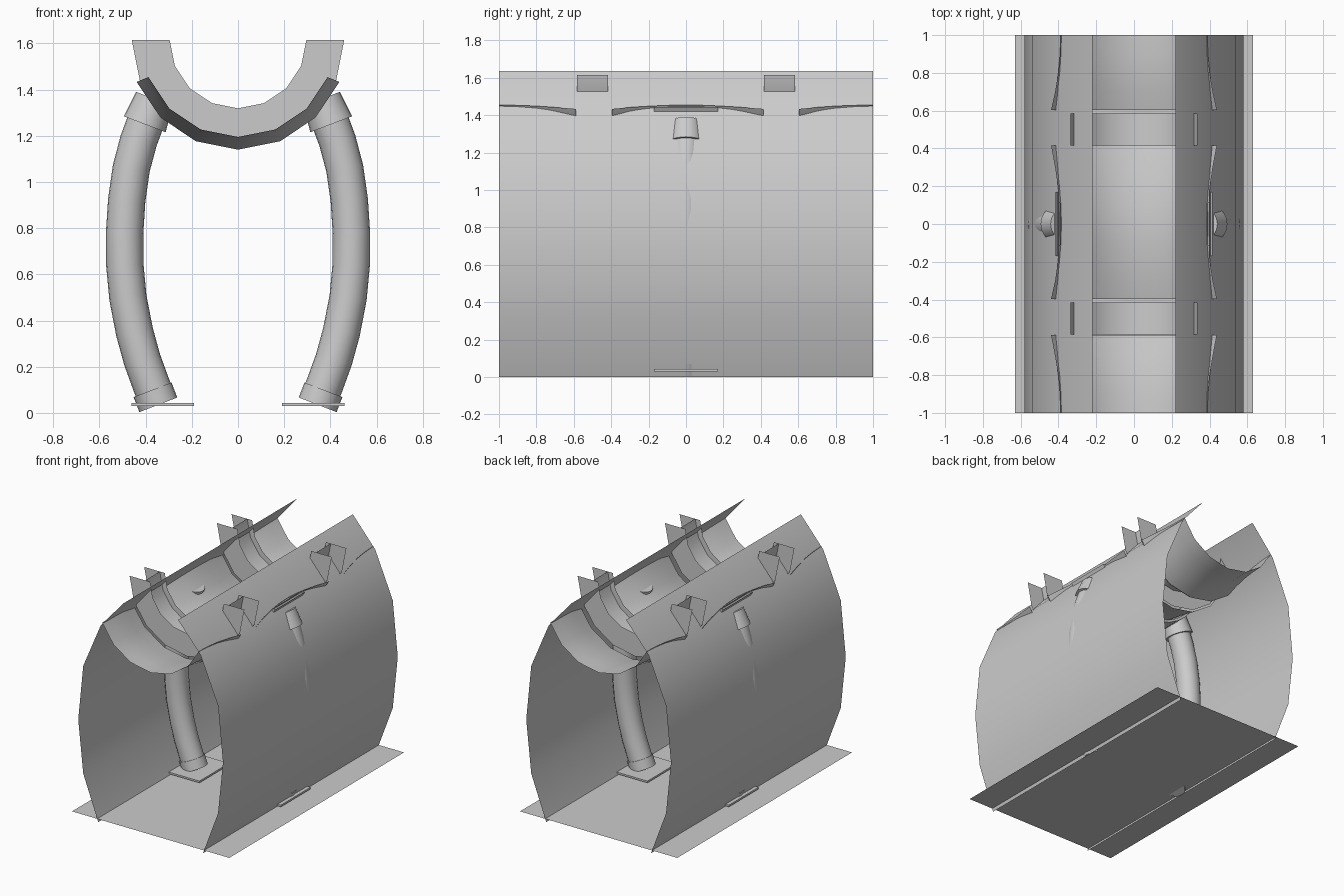
import bpy, bmesh, math
from mathutils import Vector

if "Cube" in bpy.data.objects:
    bpy.data.objects.remove(bpy.data.objects["Cube"])

CZ = 1.615  # height of the cradle axis


def finish(bm, name, angle=35):
    bmesh.ops.recalc_face_normals(bm, faces=bm.faces)
    me = bpy.data.meshes.new(name)
    bm.to_mesh(me)
    bm.free()
    ob = bpy.data.objects.new(name, me)
    bpy.context.collection.objects.link(ob)
    bpy.ops.object.select_all(action='DESELECT')
    ob.select_set(True)
    bpy.context.view_layer.objects.active = ob
    bpy.ops.object.shade_smooth_by_angle(angle=math.radians(angle))
    return ob


def loft(name, rings, closed=False, caps=False, angle=35):
    """Skin a list of equally long point rings."""
    bm = bmesh.new()
    vs = [[bm.verts.new(p) for p in r] for r in rings]
    n = len(vs[0])
    for a, b in zip(vs, vs[1:]):
        for i in range(n if closed else n - 1):
            j = (i + 1) % n
            bm.faces.new((a[i], a[j], b[j], b[i]))
    if caps:
        bm.faces.new(vs[0])
        bm.faces.new(vs[-1])
    return finish(bm, name, angle)


def arc(r, y, a0, a1, n):
    """Hanging arc round the cradle axis at depth y."""
    pts = []
    for i in range(n + 1):
        a = math.radians(a0 + (a1 - a0) * i / n)
        pts.append(Vector((r * math.cos(a), y, CZ - r * math.sin(a))))
    return pts


def tube(name, path, radii, n=20):
    """Round tube along a path in the xz plane."""
    pts = [Vector((x, 0, z)) for x, z in path]
    rings = []
    for i, p in enumerate(pts):
        t = (pts[min(i + 1, len(pts) - 1)] - pts[max(i - 1, 0)]).normalized()
        side = Vector((t.z, 0, -t.x))
        rings.append([p + radii[i] * (side * math.cos(k * math.tau / n)
                      + Vector((0, 1, 0)) * math.sin(k * math.tau / n)) for k in range(n)])
    return loft(name, rings, True, True)


def box(name, lo, hi):
    bm = bmesh.new()
    bmesh.ops.create_cube(bm, size=1)
    for v in bm.verts:
        v.co = [lo[i] + (v.co[i] + 0.5) * (hi[i] - lo[i]) for i in range(3)]
    return finish(bm, name)


# Floor sheet
loft("floor_sheet", [[(-.63, y, .022), (.63, y, .022)] for y in (-1, 1)])

# Bulging side sheets
wall = [(.42, 0), (.54, .32), (.58, .70), (.54, 1.10), (.40, 1.43), (.22, 1.637)]
for s, side in ((-1, "left"), (1, "right")):
    loft("side_sheet_" + side, [[(s * x, y, z) for x, z in wall] for y in (-1, 1)])

# Trough: end pieces and centre piece, wider next to the bands
end = [(1, .42), (.9, .424), (.8, .434), (.7, .452)]
mid = [(.3, .452), (.2, .436), (.1, .424)]
pieces = {
    "trough_front": [(-y, r) for y, r in end] + [(-.588, .475)],
    "trough_back": end + [(.604, .475)],
    "trough_middle": [(-.396, .475)] + [(-y, r) for y, r in mid] + [(0, .42)]
                     + mid[::-1] + [(.415, .475)],
}
for name, prof in pieces.items():
    loft(name, [arc(r, y, 22.5, 157.5, 6) for y, r in prof])

# Cradle bands: web between two U-shaped flange plates
for s, side in ((-1, "front"), (1, "back")):
    ys = [s * .5 - .084, s * .5 + .084]
    loft("band_web_" + side, [arc(.335, y, 0, 180, 8) for y in ys])
    for k, y in enumerate(ys):
        loft(f"band_flange_{side}_{k}", [arc(r, y, 0, 180, 8) for r in (.296, .46)])

# Saddle under the trough
rings = [arc(r, y, 22.5, 157.5, 12) for r, y in
         ((.432, -.17), (.432, .17), (.45, .17), (.45, -.17), (.432, -.17))]
loft("saddle", rings)

# Curved legs with collars and foot plates
leg = [(.345, .045), (.375, .12), (.415, .23), (.448, .35), (.477, .5), (.490, .64),
       (.491, .78), (.482, .92), (.462, 1.06), (.43, 1.18), (.40, 1.26), (.365, 1.34)]
for s, side in ((-1, "left"), (1, "right")):
    tube("leg_" + side, [(s * x, z) for x, z in leg], [.081] * len(leg))
    tube("top_collar_" + side, [(s * .404, 1.25), (s * .362, 1.36)], [.097, .085])
    tube("foot_collar_" + side, [(s * .345, .035), (s * .37, .10)], [.088, .088])
    x0, x1 = sorted((s * .19, s * .462))
    box("foot_plate_" + side, (x0, -.17, .029), (x1, .17, .042))
